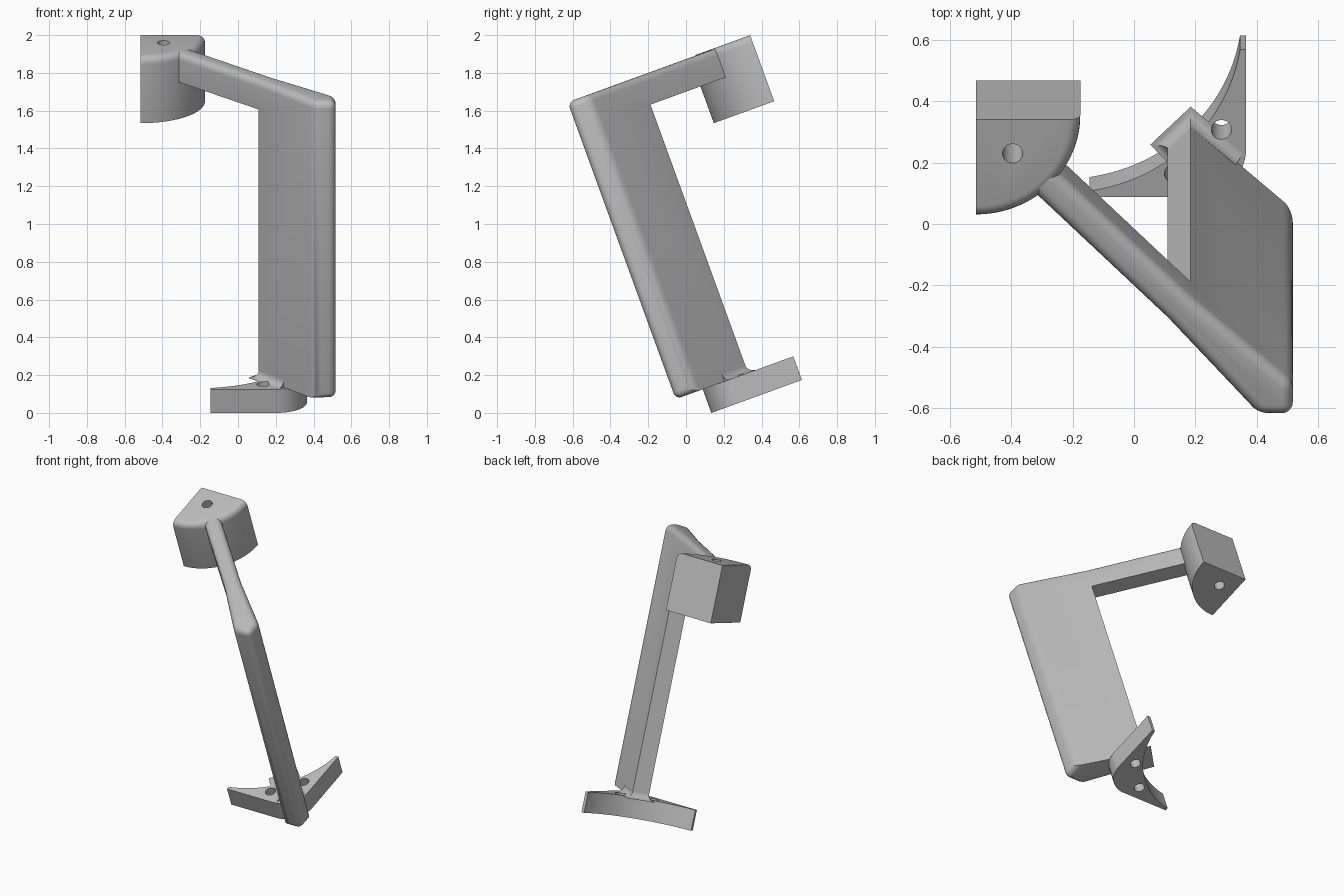
import bpy, bmesh
from math import sin, cos, pi, radians, sqrt

cube = bpy.data.objects.get("Cube")
if cube:
    bpy.data.objects.remove(cube, do_unlink=True)

TILT = radians(20)
BASE_LOW, BASE_TOP = -0.046, 0.087
BLOCK_LOW, BLOCK_TOP = 1.391, 1.763
ARM_LOW = 1.598
CORNER = (0.365, 0.126)         # outer corner of the base
BLOCK_CORNER = (-0.515, 1.003)  # square corner of the block

grey = bpy.data.materials.new("plain grey")
grey.use_nodes = True
grey.diffuse_color = (0.5, 0.5, 0.5, 1)
grey.node_tree.nodes["Principled BSDF"].inputs["Base Color"].default_value = (0.5, 0.5, 0.5, 1)


def diagonal(u, p):
    """Plan point from distance along and across the diagonal web."""
    return CORNER[0] + (u + p) / sqrt(2), CORNER[1] + (p - u) / sqrt(2)


def arc(cx, cy, r, start, end, steps):
    angles = [radians(start + (end - start) * i / steps) for i in range(steps + 1)]
    return [(cx + r * cos(t), cy + r * sin(t)) for t in angles]


def loft(name, rings, rounded=None, radius=0.04):
    """Solid through stacked (outline, height) rings, with chosen edges rounded."""
    bm = bmesh.new()
    layers = [[bm.verts.new((x, y, z)) for x, y in outline] for outline, z in rings]
    n = len(layers[0])
    for low, high in zip(layers, layers[1:]):
        for i in range(n):
            j = (i + 1) % n
            bm.faces.new((low[i], low[j], high[j], high[i]))
    bm.faces.new(layers[0])
    bm.faces.new(layers[-1])
    bmesh.ops.recalc_face_normals(bm, faces=bm.faces)
    if rounded:
        edges = [e for e in bm.edges if rounded(*[v.co for v in e.verts])]
        bmesh.ops.bevel(bm, geom=edges, offset=radius, offset_type='OFFSET',
                        segments=5, profile=0.5, affect='EDGES', clamp_overlap=True)
        bmesh.ops.recalc_face_normals(bm, faces=bm.faces)
    mesh = bpy.data.meshes.new(name)
    bm.to_mesh(mesh)
    bm.free()
    mesh.materials.append(grey)
    obj = bpy.data.objects.new(name, mesh)
    bpy.context.collection.objects.link(obj)
    return obj


def prism(name, outline, low, high, **kw):
    return loft(name, [(outline, low), (outline, high)], **kw)


def cut(obj, cutter):
    mod = obj.modifiers.new("cut", 'BOOLEAN')
    mod.operation = 'DIFFERENCE'
    mod.solver = 'EXACT'
    mod.object = cutter
    bpy.context.view_layer.objects.active = obj
    bpy.ops.object.modifier_apply(modifier=mod.name)


def drill(x, y, low, high, targets):
    cutter = prism("hole_cutter", arc(x, y, 0.033, 0, 345, 23), low, high)
    cutter.hide_render = True
    for obj in targets:
        cut(obj, cutter)
    bpy.data.objects.remove(cutter, do_unlink=True)


# Quarter-round block with its curved top edge softened
bx, by = BLOCK_CORNER
block_plan = [(bx, by)] + arc(bx, by, 0.34, 270, 360, 32)


def block_rim(a, b):
    on_arc = all((v.x - bx) ** 2 + (v.y - by) ** 2 > 0.1 for v in (a, b))
    return on_arc and min(a.z, b.z) > BLOCK_TOP - 0.01


block = prism("upper_block", block_plan, BLOCK_LOW, BLOCK_TOP, rounded=block_rim)
drill(bx + 0.12, by - 0.117, BLOCK_LOW - 0.1, BLOCK_TOP + 0.1, [block])

# Arm and web: one diagonal blade that thickens toward a pointed nose
half = [(-0.945, 0.053), (-0.308, 0.053), (0.135, 0.08)]
blade = half + [(0.2155, 0)] + [(u, -p) for u, p in reversed(half)]


def blade_edges(a, b):
    def along(v):
        return ((v.x - CORNER[0]) - (v.y - CORNER[1])) / sqrt(2)
    near, far = sorted((along(a), along(b)))
    if abs(a.z - b.z) > 0.1:
        return near > 0.1
    return far > -0.9 if a.z > 1 else near > 0.1


web = prism("arm_and_web", [diagonal(*q) for q in blade], BASE_TOP, BLOCK_TOP - 0.003,
            rounded=blade_edges, radius=0.037)
gap = [diagonal(u, p) for u, p in ((-1.2, -0.3), (-0.308, -0.3), (-0.308, 0.3), (-1.2, 0.3))]
gap_cutter = prism("gap_cutter", gap, -0.2, ARM_LOW)
gap_cutter.hide_render = True
cut(web, gap_cutter)
bpy.data.objects.remove(gap_cutter, do_unlink=True)

# Base: rounded outer corner and a hollow curved back
plan = [(0.51, 0)] + arc(0.165, 0.165, 0.165, 270, 180, 16) + [(0, 0.51)]
plan += arc(0.6, 0.6, 0.587, 188.8, 261.2, 32)
base = prism("base", [(CORNER[0] - a, CORNER[1] + b) for a, b in plan], BASE_LOW, BASE_TOP)

# Fillet where the web meets the base
rings = []
for i in range(7):
    t = pi / 2 * i / 6
    off, rise = 0.04 * (1 - sin(t)), 0.04 * (1 - cos(t))
    inner, outer = (-0.308 - off, 0.053 + off), (-0.11, 0.065 + off)
    foot = [inner, outer, (outer[0], -outer[1]), (inner[0], -inner[1])]
    rings.append(([diagonal(*q) for q in foot], BASE_TOP - 0.001 + rise))
fillet = loft("web_fillet", rings)

for a, b in ((0.08, 0.233), (0.233, 0.08)):
    drill(CORNER[0] - a, CORNER[1] + b, BASE_LOW - 0.1, BASE_TOP + 0.1, [base, fillet])

# Lean the whole bracket and shade it
bpy.ops.object.select_all(action='DESELECT')
for obj in (block, web, base, fillet):
    obj.rotation_euler = (TILT, 0, 0)
    obj.select_set(True)
bpy.context.view_layer.objects.active = base
bpy.ops.object.shade_smooth_by_angle(angle=radians(30))
